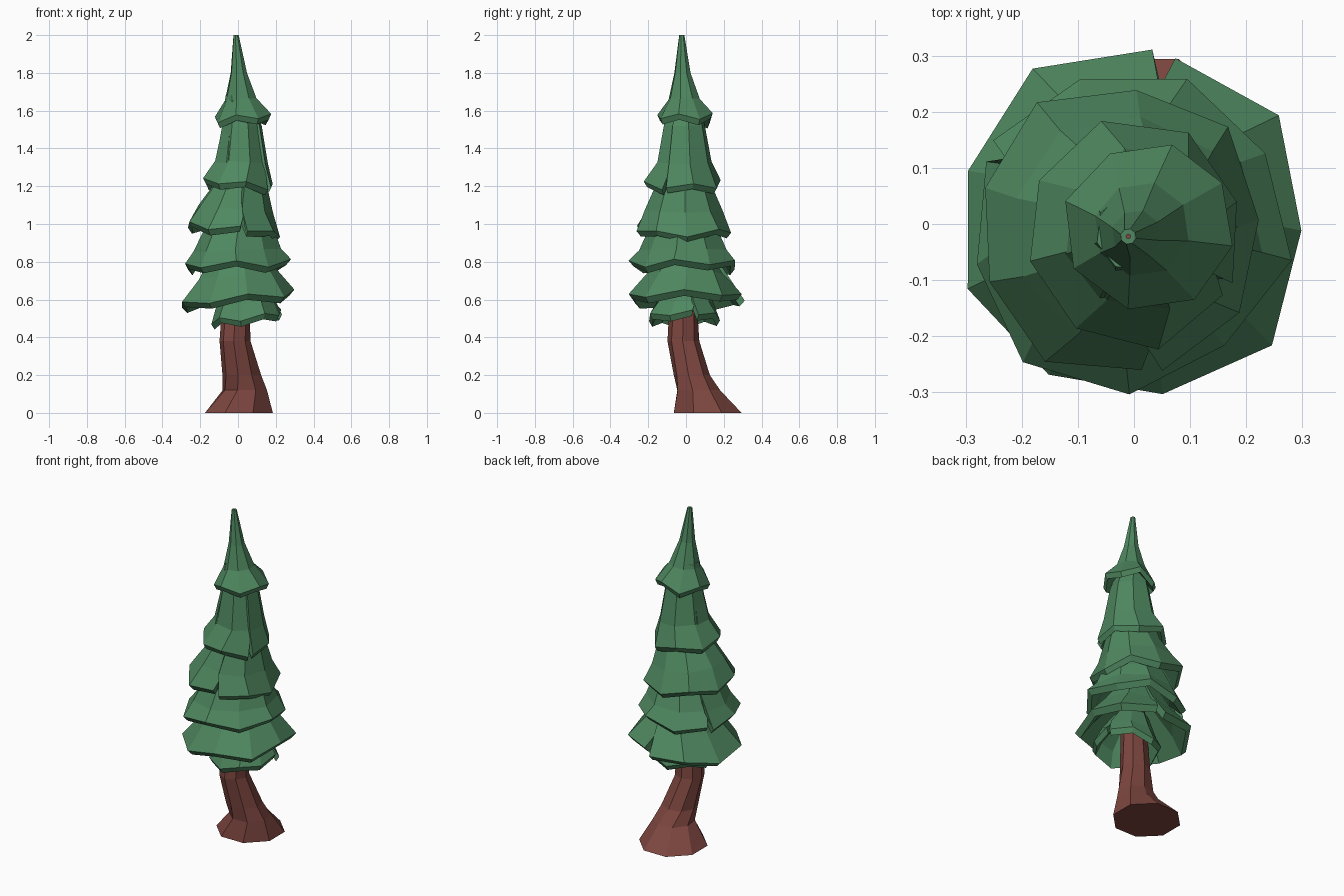
import bpy, bmesh, math, random
from math import cos, sin, radians

cube = bpy.data.objects.get("Cube")
if cube:
    bpy.data.objects.remove(cube, do_unlink=True)
rng = random.Random(4)


def material(name, rgb):
    m = bpy.data.materials.new(name)
    m.use_nodes = True
    m.diffuse_color = (*rgb, 1)
    m.node_tree.nodes["Principled BSDF"].inputs["Base Color"].default_value = (*rgb, 1)
    return m


green = material("needle green", (0.078, 0.245, 0.116))
brown = material("bark brown", (0.205, 0.061, 0.05))


def finish(bm, name, mat):
    bmesh.ops.recalc_face_normals(bm, faces=bm.faces)
    mesh = bpy.data.meshes.new(name)
    bm.to_mesh(mesh)
    bm.free()
    mesh.materials.append(mat)
    ob = bpy.data.objects.new(name, mesh)
    bpy.context.collection.objects.link(ob)


def bridge(bm, a, b, closed):
    count = len(a)
    for i in range(count if closed else count - 1):
        j = (i + 1) % count
        bm.faces.new((a[i], a[j], b[j], b[i]))


def trunk(rings, sides=8):
    """Loft twisted rings of (z, x, y, radius) into a leaning stem."""
    bm = bmesh.new()
    loops = []
    for k, (z, x, y, r) in enumerate(rings):
        loop = []
        for i in range(sides):
            a = math.tau * (i + 0.5) / sides + 0.12 * k
            rr = r * (1.05 if k == 0 else rng.uniform(0.94, 1.1))
            loop.append(bm.verts.new((x + rr * cos(a), y + rr * sin(a), z)))
        loops.append(loop)
    for a, b in zip(loops, loops[1:]):
        bridge(bm, a, b, True)
    bm.faces.new(loops[0])
    bm.faces.new(loops[-1])
    finish(bm, "trunk", brown)


def tier(name, rings, tilt, seam, sides, split=True, core=0.05):
    """Sweep a hollow skirt section round the stem, with a notch at the seam."""
    bm = bmesh.new()
    z, x, y, r = rings[-1]
    rim = len(rings) - 1
    # Add the lip, the underside and the hidden core to the outer profile
    section = rings + [(z - 0.03, x, y, r * 0.91),
                       (z + 0.045, x, y, r * (0.72 if split else 0.4)),
                       (rings[0][0], rings[0][1], rings[0][2], core)]
    steps = sides + 1 if split else sides
    wobble = [(rng.uniform(0.95, 1.06), (0.018 if i % 2 else -0.012) + rng.uniform(-0.008, 0.008))
              for i in range(steps)]
    loops = []
    for k, (z, x, y, r) in enumerate(section):
        low = rim <= k <= rim + 1
        gap = (4 if low else -3) if split else 0
        loop = []
        for i in range(steps):
            a = radians(seam + gap + (360 - 2 * gap) * i / sides)
            grow, lift = wobble[i] if low else (1 + (wobble[i][0] - 1) * 0.5, 0)
            if split and not low and i in (0, sides):
                grow *= 1.03 if i == 0 else 0.96
            slope = tilt * r * cos(a) if rim - 1 <= k <= rim + 2 else 0
            loop.append(bm.verts.new((x + r * grow * cos(a), y + r * grow * sin(a),
                                      z + lift + slope)))
        loops.append(loop)
    for a, b in zip(loops, loops[1:] + loops[:1]):
        bridge(bm, a, b, not split)
    if split:
        for end in (0, -1):
            bm.faces.new([loop[end] for loop in loops])
    finish(bm, name, green)


# Trunk: flared foot leaning back, stem rising into the foliage
trunk([(0, 0.005, 0.115, 0.185), (0.12, 0.03, 0.07, 0.12), (0.2, 0.015, 0.03, 0.1),
       (0.38, -0.02, -0.015, 0.08), (0.75, -0.005, -0.015, 0.065)])

# Foliage from the lowest skirt to the tip
tier("foliage_lowest", [(0.7, 0.02, -0.01, 0.1), (0.58, 0.04, -0.01, 0.155),
                        (0.505, 0.05, -0.015, 0.19)], 0.12, 20, 9)
tier("foliage_lower", [(0.85, 0, 0, 0.14), (0.73, 0, 0, 0.215),
                       (0.605, 0, 0, 0.312)], 0.11, 80, 9)
tier("foliage_low_middle", [(1.05, 0, -0.01, 0.14), (0.95, 0, -0.01, 0.195),
                            (0.86, -0.01, -0.01, 0.235), (0.78, -0.015, -0.01, 0.285)], 0.04, 150, 9)
tier("foliage_middle", [(1.3, 0, -0.015, 0.12), (1.19, 0.005, -0.01, 0.155),
                        (1.08, -0.015, -0.01, 0.205), (0.975, -0.025, -0.015, 0.26)], -0.1, -77, 9)
tier("foliage_upper", [(1.68, 0, -0.015, 0.07), (1.52, 0.02, -0.01, 0.11),
                       (1.33, 0.02, -0.01, 0.145), (1.21, 0, -0.02, 0.2)], -0.08, -30, 8)
tier("foliage_tip", [(2.0, -0.01, -0.022, 0.014), (1.8, 0.005, -0.018, 0.044),
                     (1.66, 0.015, -0.008, 0.085), (1.56, 0.03, 0, 0.15)],
     0.08, 30, 8, split=False, core=0.004)
